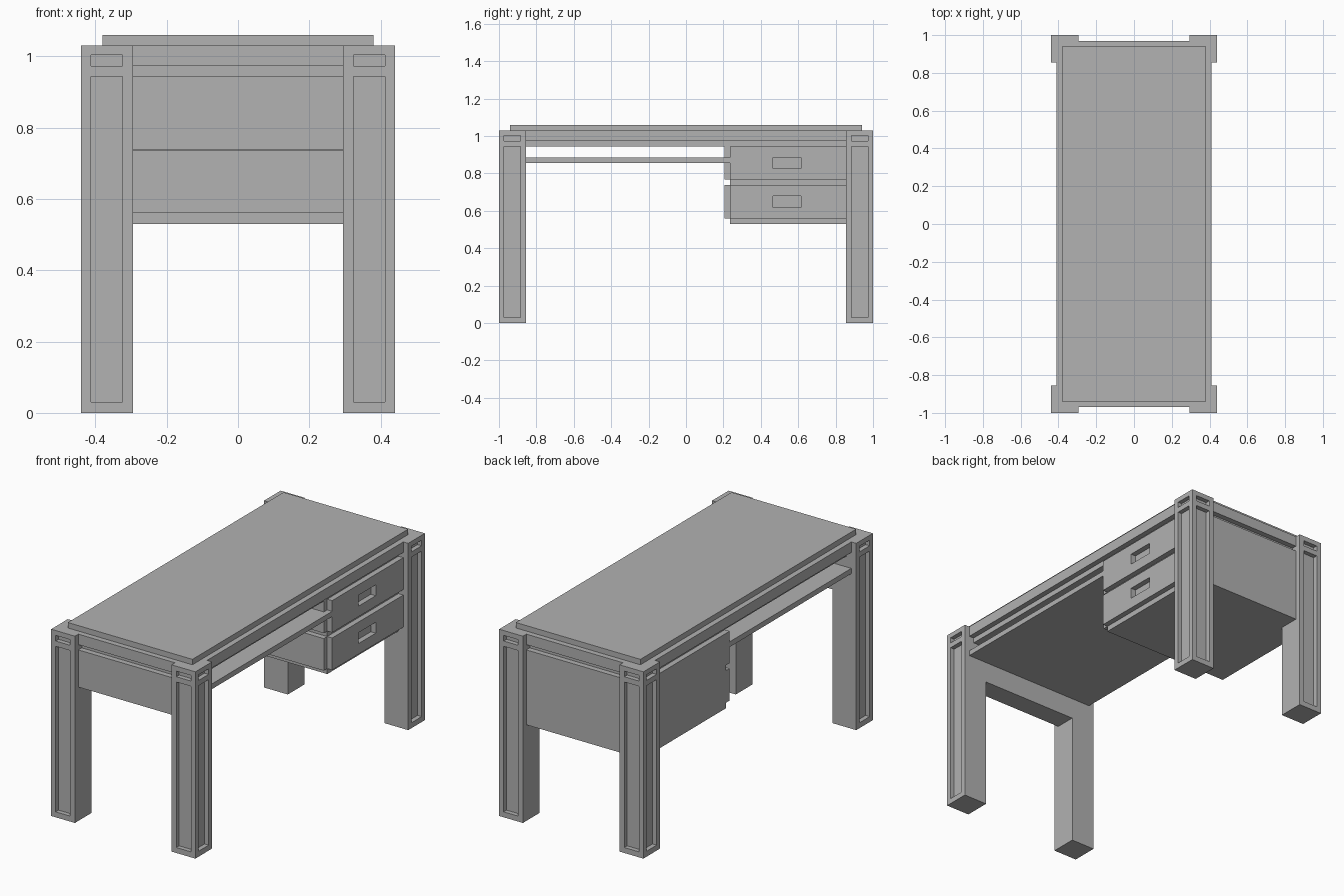
import bpy
import bmesh

cube = bpy.data.objects.get("Cube")
if cube:
    bpy.data.objects.remove(cube, do_unlink=True)

# Single flat grey for the whole desk
grey = bpy.data.materials.new("plain_grey")
grey.use_nodes = True
tone = (0.445, 0.445, 0.445, 1)
grey.diffuse_color = tone
grey.node_tree.nodes["Principled BSDF"].inputs["Base Color"].default_value = tone


def box(name, xs, ys, zs):
    """Axis-aligned box given as (low, high) pairs."""
    bm = bmesh.new()
    bmesh.ops.create_cube(bm, size=1)
    for v in bm.verts:
        v.co = [lo + (c + 0.5) * (hi - lo) for c, (lo, hi) in zip(v.co, (xs, ys, zs))]
    mesh = bpy.data.meshes.new(name)
    bm.to_mesh(mesh)
    bm.free()
    mesh.materials.append(grey)
    obj = bpy.data.objects.new(name, mesh)
    bpy.context.collection.objects.link(obj)
    return obj


def carve(obj, *limits):
    """Cut a box-shaped recess out of an object."""
    cutter = box("recess_cutter", *limits)
    cutter.hide_render = True
    mod = obj.modifiers.new("recess", 'BOOLEAN')
    mod.operation = 'DIFFERENCE'
    mod.solver = 'EXACT'
    mod.object = cutter
    bpy.context.view_layer.objects.active = obj
    bpy.ops.object.modifier_apply(modifier=mod.name)
    bpy.data.objects.remove(cutter, do_unlink=True)


# Desk top: slab, apron and the shadow gap below it
box("top_slab", (-0.38, 0.38), (-0.94, 0.94), (1.03, 1.06))
box("apron", (-0.41, 0.41), (-0.97, 0.97), (0.972, 1.03))
box("shadow_gap_board", (-0.38, 0.38), (-0.94, 0.94), (0.943, 0.972))

# Legs with recessed panels on both outer faces, mirrored to four corners
leg = box("legs", (0.295, 0.44), (0.855, 1.0), (0, 1.03))
depth = 0.025
for zs in ((0.03, 0.943), (0.972, 1.003)):
    carve(leg, (0.324, 0.412), (1 - depth, 1.1), zs)
    carve(leg, (0.44 - depth, 0.5), (0.884, 0.972), zs)
mirror = leg.modifiers.new("four_corners", 'MIRROR')
mirror.use_axis = (True, True, False)

# End panels between the legs
box("front_end_panel", (-0.295, 0.295), (-0.97, -0.855), (0.738, 0.943))
box("back_end_panel", (-0.295, 0.295), (0.855, 0.97), (0.53, 0.943))

# Shelf under the knee space
box("shelf", (-0.41, 0.41), (-0.855, 0.235), (0.855, 0.884))

# Drawer pedestal, with a side plate and a front for each drawer
box("pedestal", (-0.41, 0.38), (0.235, 0.855), (0.53, 0.943))
for label, low, high in (("upper", 0.767, 0.943), ("lower", 0.56, 0.737)):
    box(label + "_side_plate", (-0.41, 0.38), (0.205, 0.235), (low, high))
    front = box(label + "_drawer_front", (0.38, 0.41), (0.235, 0.855), (low, high))
    middle = (low + high) / 2
    carve(front, (0.3, 0.5), (0.465, 0.615), (middle - 0.03, middle + 0.03))
